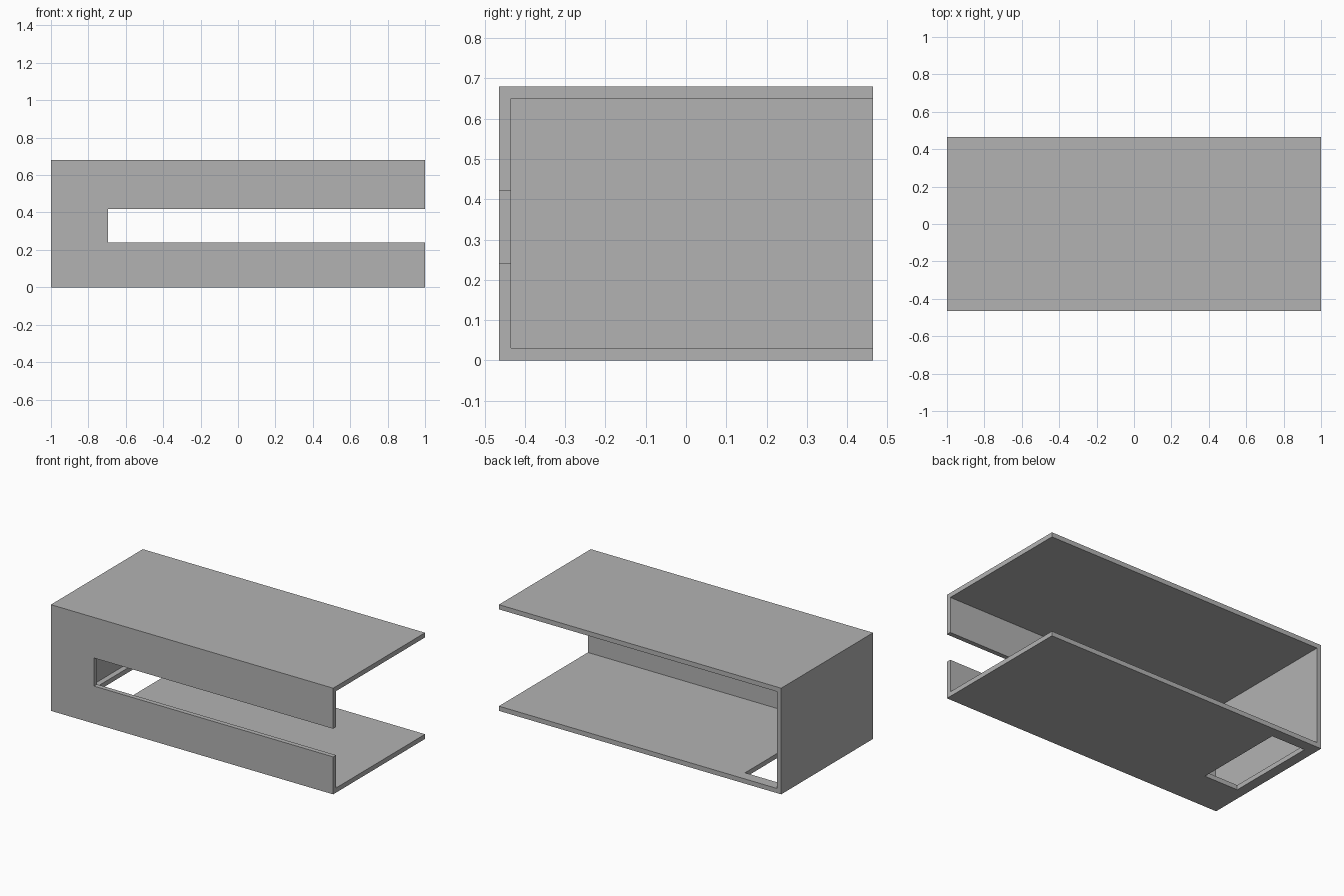
import bpy
from mathutils import Vector

old = bpy.data.objects.get("Cube")
if old:
    bpy.data.objects.remove(old, do_unlink=True)

LENGTH, DEPTH, HEIGHT, WALL = 2.0, 0.93, 0.68, 0.03
X, Y = LENGTH / 2, DEPTH / 2
OVER = 0.2  # how far cutters run past open sides

grey = bpy.data.materials.new("plain_grey")
grey.use_nodes = True
colour = (0.45, 0.45, 0.45, 1.0)
grey.diffuse_color = colour
grey.node_tree.nodes["Principled BSDF"].inputs["Base Color"].default_value = colour


def box(name, low, high):
    """Axis-aligned box between two corners."""
    low, high = Vector(low), Vector(high)
    bpy.ops.mesh.primitive_cube_add(size=1, location=(low + high) / 2)
    obj = bpy.context.object
    obj.name = name
    obj.scale = high - low
    bpy.ops.object.transform_apply(location=True, rotation=False, scale=True)
    obj.data.materials.append(grey)
    return obj


def cut(target, low, high):
    """Remove a box-shaped volume from the target."""
    cutter = box("cutter", low, high)
    cutter.hide_render = True
    mod = target.modifiers.new("cut", "BOOLEAN")
    mod.operation = "DIFFERENCE"
    mod.solver = "EXACT"
    mod.object = cutter
    bpy.context.view_layer.objects.active = target
    bpy.ops.object.modifier_apply(modifier=mod.name)
    bpy.data.objects.remove(cutter, do_unlink=True)


# Solid block
shell = box("open_shelf_shell", (-X, -Y, 0), (X, Y, HEIGHT))
# Cavity, open at the back and at one end
cut(shell, (-X + WALL, -Y + WALL, WALL), (X + OVER, Y + OVER, HEIGHT - WALL))
# Long slot in the front panel, running out of the open end
cut(shell, (-0.695, -Y - OVER, 0.24), (X + OVER, -Y + 2 * WALL, 0.42))
# Rectangular opening in the floor beside the closed end
cut(shell, (-0.935, -0.20, -OVER), (-0.695, 0.395, 2 * WALL))
